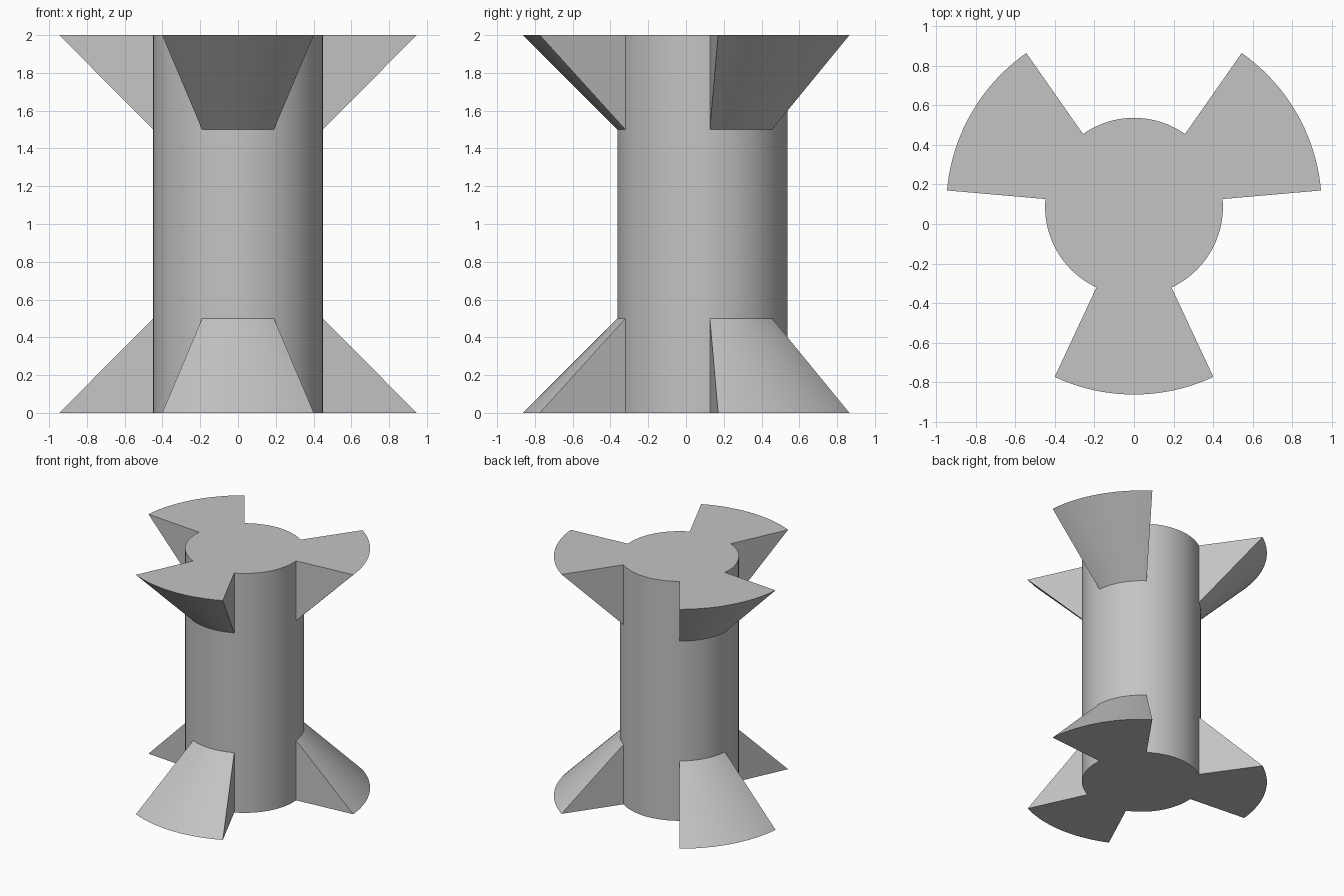
import bpy, bmesh
from math import radians, cos, sin

if "Cube" in bpy.data.objects:
    bpy.data.objects.remove(bpy.data.objects["Cube"], do_unlink=True)

SHAFT_R, FIN_R = 0.45, 0.95
HEIGHT, FIN_H = 2.0, 0.5
CENTRE_Y = 0.087
SEGMENTS, FINS = 144, 3
STEP = 360 / SEGMENTS
PITCH = SEGMENTS // FINS      # segments from one fin to the next
FIN_SEGMENTS = 20             # each fin spans 50 degrees
START = 5                     # angle where the first fin begins

grey = bpy.data.materials.new("plain grey")
grey.use_nodes = True
colour = (0.55, 0.55, 0.55, 1)
grey.diffuse_color = colour
grey.node_tree.nodes["Principled BSDF"].inputs["Base Color"].default_value = colour

bm = bmesh.new()
points = {}


def point(i, r, z):
    """Shared vertex at angular step i, radius r and height z."""
    key = (i % SEGMENTS, r, z)
    if key not in points:
        a = radians(START + STEP * key[0])
        points[key] = bm.verts.new((r * cos(a), CENTRE_Y + r * sin(a), z))
    return points[key]


def end_radius(i):
    return FIN_R if i % PITCH < FIN_SEGMENTS else SHAFT_R


# Shaft wall, flaring into a sloping fin at each end where a fin sits
for i in range(SEGMENTS):
    r = end_radius(i)
    profile = [(r, 0), (SHAFT_R, FIN_H), (SHAFT_R, HEIGHT - FIN_H), (r, HEIGHT)]
    for low, high in zip(profile, profile[1:]):
        bm.faces.new((point(i, *low), point(i + 1, *low),
                      point(i + 1, *high), point(i, *high)))

for end, root in ((0, FIN_H), (HEIGHT, HEIGHT - FIN_H)):
    # Flat triangular fin sides
    for k in range(FINS):
        for i in (k * PITCH, k * PITCH + FIN_SEGMENTS):
            bm.faces.new((point(i, SHAFT_R, end), point(i, FIN_R, end),
                          point(i, SHAFT_R, root)))
    # End cap following the outline of shaft and fins
    outline = []
    for i in range(SEGMENTS):
        for j in (i, i + 1):
            v = point(j, end_radius(i), end)
            if v not in outline:
                outline.append(v)
    bm.faces.new(outline)

bmesh.ops.recalc_face_normals(bm, faces=bm.faces[:])
mesh = bpy.data.meshes.new("finned_shaft")
bm.to_mesh(mesh)
bm.free()
mesh.materials.append(grey)

shaft = bpy.data.objects.new("finned_shaft", mesh)
bpy.context.collection.objects.link(shaft)
bpy.ops.object.select_all(action='DESELECT')
shaft.select_set(True)
bpy.context.view_layer.objects.active = shaft
bpy.ops.object.shade_smooth_by_angle(angle=radians(30))
